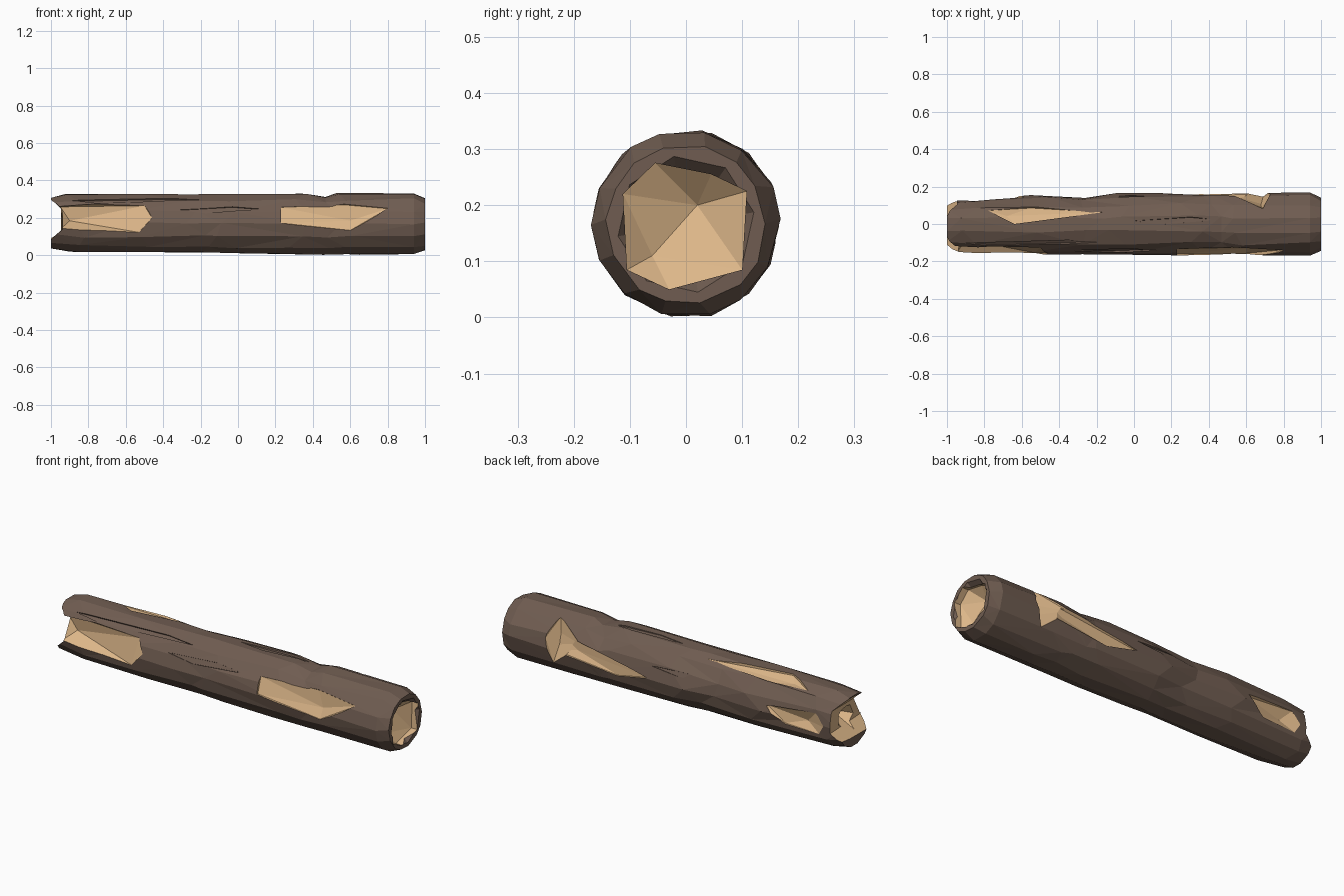
import bpy, bmesh, random
from math import cos, sin, radians
from mathutils import Vector

random.seed(7)
if "Cube" in bpy.data.objects:
    bpy.data.objects.remove(bpy.data.objects["Cube"])

R = 0.166
SIDES = 14


def material(name, rgb):
    m = bpy.data.materials.new(name)
    m.use_nodes = True
    m.diffuse_color = (*rgb, 1)
    m.node_tree.nodes["Principled BSDF"].inputs["Base Color"].default_value = (*rgb, 1)
    return m


bark = material("dark bark", (0.16, 0.108, 0.082))
wood = material("pale wood", (0.72, 0.47, 0.25))


def make_object(name, bm):
    bmesh.ops.recalc_face_normals(bm, faces=bm.faces)
    mesh = bpy.data.meshes.new(name)
    bm.to_mesh(mesh)
    bm.free()
    mesh.materials.append(bark)
    mesh.materials.append(wood)
    obj = bpy.data.objects.new(name, mesh)
    bpy.context.collection.objects.link(obj)
    return obj


def polar(x, angle, r):
    # angle runs from the back (0) over the top (90) to the front (180)
    a = radians(angle)
    return Vector((x, r * cos(a), R + r * sin(a)))


# Bark body: uneven rings along the length (x, radius, flattening of the back)
bm = bmesh.new()
rings = []
profile = [(-1, .15, .83), (-.87, .167, .8), (-.5, .168, .94), (-.22, .166, .86),
           (-.07, .168, .99), (.3, .17, 1), (.46, .168, 1), (.58, .17, 1),
           (.94, .17, 1), (1, .145, 1)]
for x, r, back in profile:
    ring = []
    inner = abs(x) < .9
    for i in range(SIDES):
        co = polar(x + random.uniform(-.07, .07) * inner, 360 * i / SIDES + random.uniform(-4, 4),
                   r * random.uniform(.965, 1))
        if co.y > 0:
            co.y *= back
        if co.z < R:
            # the underside rises gently towards the split tip
            co.z = R + (co.z - R) * (1 - .07 * max(0, .4 - x))
        elif x == .46 and co.z > .28:
            co.z -= .015
        ring.append(bm.verts.new(co))
    rings.append(ring)
for a, b in zip(rings, rings[1:]):
    for i in range(SIDES):
        j = (i + 1) % SIDES
        bm.faces.new((a[i], a[j], b[j], b[i]))
bm.faces.new(rings[0])
bm.faces.new(rings[-1])
bmesh.ops.triangulate(bm, faces=bm.faces)
log = make_object("log", bm)
cutters = []


def hull_cutter(name, points, slot=1):
    bm = bmesh.new()
    for p in points:
        bm.verts.new(p)
    bmesh.ops.convex_hull(bm, input=bm.verts)
    loose = [v for v in bm.verts if not v.link_faces]
    bmesh.ops.delete(bm, geom=loose, context="VERTS")
    for f in bm.faces:
        f.material_index = slot
    obj = make_object(name, bm)
    obj.hide_render = True
    cutters.append(obj)


def chip(name, outline, deep=(), r=.16, slot=1):
    # outline of (x, angle) at radius r, flared outwards; deep points dig further in
    pts = [polar(x, a, r) for x, a in outline]
    pts += [polar(x, a, .21) for x, a in outline]
    pts += [polar(*d) for d in deep]
    hull_cutter(name, pts, slot)


# Broken bark patches
chip("front_chip", [(.23, 178), (.23, 146), (.57, 140), (.8, 149), (.6, 192)],
     [(.6, 172, .132)], r=.16)
chip("top_chip", [(-.78, 62), (-.64, 90), (-.17, 66), (-.55, 56)], [(-.68, 72, .14)], r=.153)
chip("back_notch", [(.69, -28), (.73, 18), (.69, 60), (.66, 55), (.53, 24), (.65, -12)],
     [(.68, 5, .108), (.68, 35, .115)], r=.164)
chip("back_taper", [(.66, 34), (.66, 0), (.3, -14), (.12, 0)], [(.55, 10, .14)], r=.158)
chip("back_end_chip", [(-.93, -3), (-.86, 24), (-.58, 12), (-.68, -20), (-.88, -24)],
     [(-.8, -4, .1)], r=.132)
chip("front_scoop", [(-.99, 152), (-.7, 156), (-.5, 142), (-.46, 168), (-.53, 196), (-.95, 190)],
     [(-.68, 158, .12), (-.9, 168, .085), (-.95, 134, .128), (-.72, 141, .142)], r=.16)

# Shallow folds in the bark
for x0, x1, a in [(-.9, -.2, 129), (-.32, .12, 152), (.0, .45, 84), (-.45, .1, 25)]:
    chip("bark_fold", [(x0, a), (x0 + .15, a + 7), (x1, a - 2), (x1 - .15, a - 7)],
         r=.156, slot=0)

# Split through the left-hand tip, further open towards the back, with a hollow behind it
split = [(x, -.25, z) for x, z in [(-1.06, .31), (-1.06, .03), (-.935, .14), (-.935, .24)]]
split += [(x, .25, z) for x, z in [(-1.06, .36), (-1.06, .08), (-.95, .13), (-.95, .25)]]
hull_cutter("end_split", split)
hollow = [polar(-1.03, a, r) for a, r in
          [(30, .08), (75, .08), (130, .12), (185, .13), (245, .1), (310, .1)]]
hull_cutter("end_hollow", hollow + [Vector((-.84, -.03, .18)), Vector((-.87, .03, .2))])

# Sunken face at the other end: a sloping bark lip around broken wood
lip = [polar(1.01, a, .132) for a in range(10, 370, 45)]
hull_cutter("end_lip", lip + [polar(.975, a, .1) for a in range(10, 370, 45)], slot=0)
rim = [(-.055, .275), (.045, .255), (.108, .225), (.1, .085), (-.03, .05), (-.105, .085), (-.112, .22)]
face = [Vector((1.01, y, z)) for y, z in rim]
face += [Vector((.965, y, z)) for y, z in rim]
hull_cutter("end_recess", face + [Vector((.91, .02, .2)), Vector((.93, -.06, .11))])

# Carve everything and keep only the finished log
for c in cutters:
    mod = log.modifiers.new(c.name, "BOOLEAN")
    mod.operation = "DIFFERENCE"
    mod.solver = "EXACT"
    mod.object = c
deps = bpy.context.evaluated_depsgraph_get()
carved = bpy.data.meshes.new_from_object(log.evaluated_get(deps))
log.modifiers.clear()
log.data = carved
for c in cutters:
    bpy.data.objects.remove(c)
for p in carved.polygons:
    p.use_smooth = False
